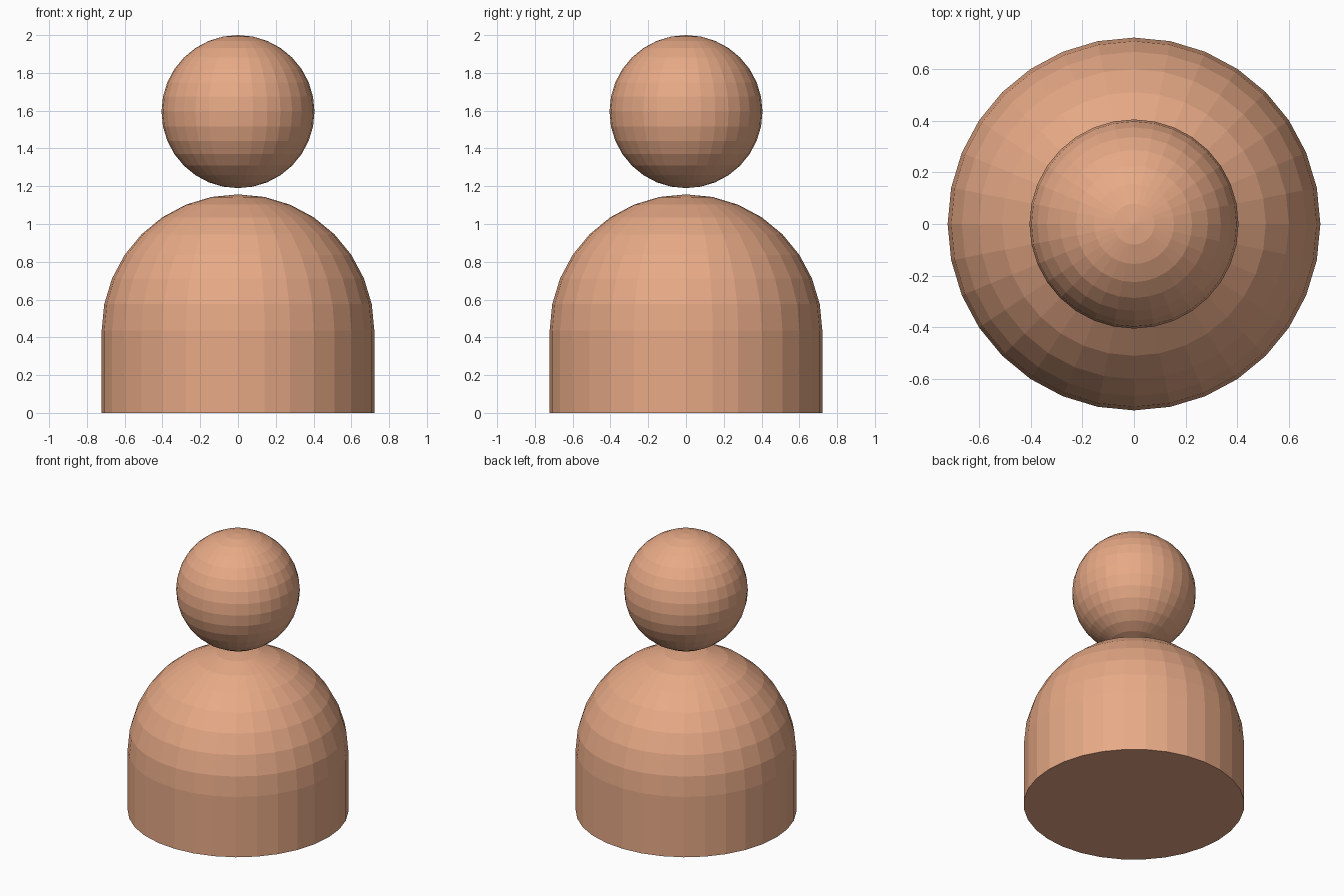
import bpy, bmesh
from math import sin, cos, pi

if "Cube" in bpy.data.objects:
    bpy.data.objects.remove(bpy.data.objects["Cube"])

SIDES = 32
STEP = pi / 16  # latitude step shared by both parts

clay = bpy.data.materials.new("clay")
clay.diffuse_color = (0.80, 0.40, 0.24, 1)
clay.use_nodes = True
clay.node_tree.nodes["Principled BSDF"].inputs["Base Color"].default_value = clay.diffuse_color


def lathe(name, profile):
    """Revolve (radius, z) points, starting and ending in a pole or open rim."""
    bm = bmesh.new()
    verts = [bm.verts.new((r, 0, z)) for r, z in profile]
    edges = [bm.edges.new(pair) for pair in zip(verts, verts[1:])]
    bmesh.ops.spin(bm, geom=verts + edges, cent=(0, 0, 0), axis=(0, 0, 1),
                   angle=2 * pi, steps=SIDES)
    bmesh.ops.remove_doubles(bm, verts=bm.verts, dist=1e-4)
    # Close the open base with a single flat face
    bmesh.ops.holes_fill(bm, edges=[e for e in bm.edges if e.is_boundary], sides=0)
    bmesh.ops.recalc_face_normals(bm, faces=bm.faces)
    mesh = bpy.data.meshes.new(name)
    bm.to_mesh(mesh)
    bm.free()
    mesh.materials.append(clay)
    obj = bpy.data.objects.new(name, mesh)
    bpy.context.collection.objects.link(obj)
    return obj


def arc(radius, centre, first, last):
    return [(radius * cos(i * STEP), centre + radius * sin(i * STEP))
            for i in range(first, last + 1)]


# Body: straight cylinder wall running into a half-sphere dome
lathe("body", [(0.722, 0)] + arc(0.722, 0.435, 0, 8))

# Head: full sphere hovering just above the body
lathe("head", arc(0.405, 1.595, -8, 8))
